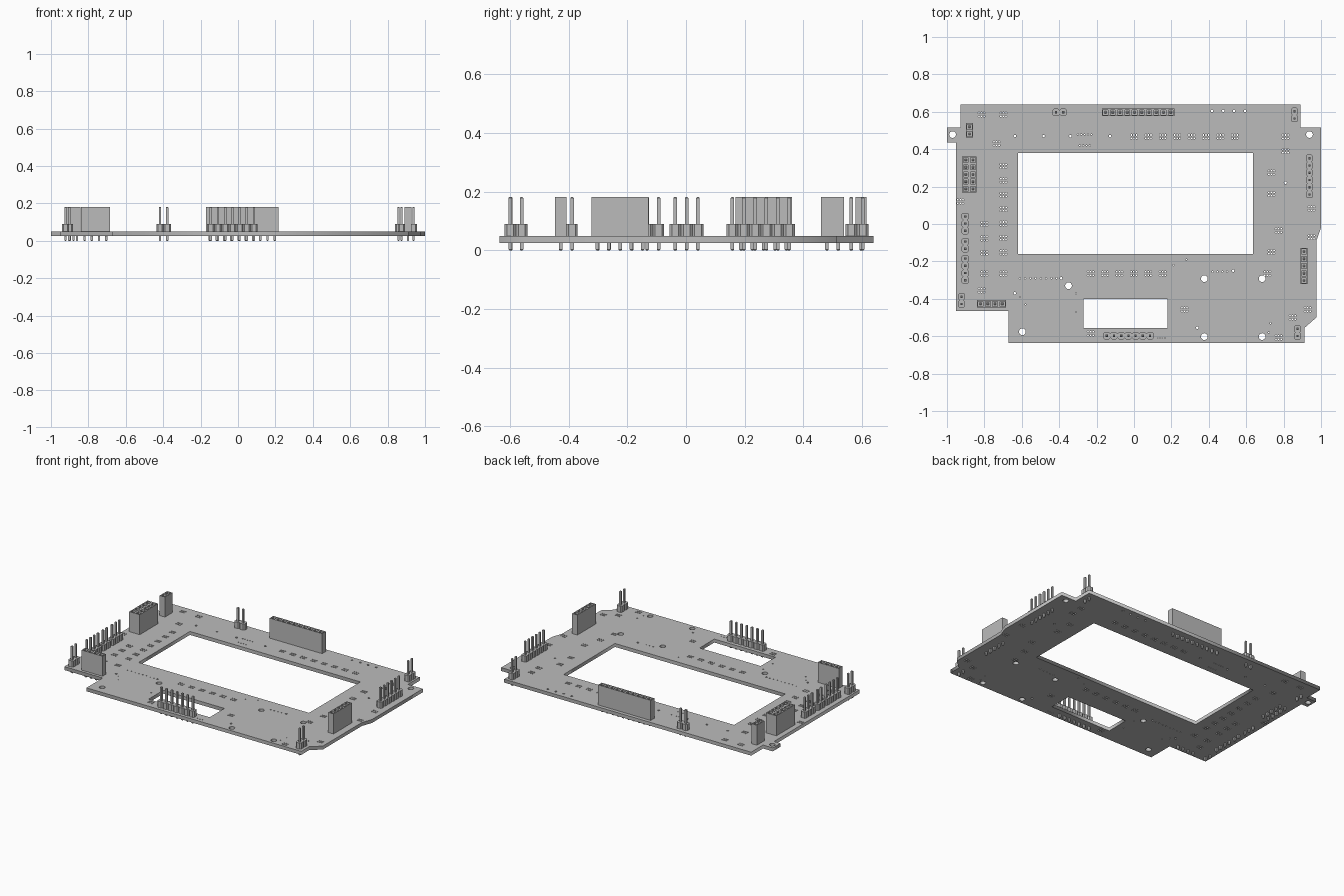
import bpy
import bmesh
import math
from mathutils import Matrix, Vector

cube = bpy.data.objects.get("Cube")
if cube:
    bpy.data.objects.remove(cube)

BOTTOM, TOP = 0.026, 0.049      # board faces
TALL, LOW = 0.182, 0.09         # socket and header heights
PITCH = 0.0387
HALF = PITCH / 2

grey = bpy.data.materials.new("plain grey")
grey.use_nodes = True
grey.diffuse_color = (0.5, 0.5, 0.5, 1)
grey.node_tree.nodes["Principled BSDF"].inputs["Base Color"].default_value = (0.5, 0.5, 0.5, 1)


def add_object(name, mesh):
    mesh.materials.clear()
    mesh.materials.append(grey)
    obj = bpy.data.objects.new(name, mesh)
    bpy.context.collection.objects.link(obj)
    return obj


def finish(name, bm, x, y, vertical):
    """Turn a bmesh built along x into a placed object."""
    bmesh.ops.recalc_face_normals(bm, faces=bm.faces)
    turn = Matrix.Rotation(math.pi / 2 if vertical else 0, 4, "Z")
    bm.transform(Matrix.Translation((x, y, 0)) @ turn)
    mesh = bpy.data.meshes.new(name)
    bm.to_mesh(mesh)
    bm.free()
    return add_object(name, mesh)


# ---- circuit board: filled outline with windows and drilled holes ----
def rectangle(x0, y0, x1, y1):
    return [(x0, y0), (x1, y0), (x1, y1), (x0, y1)]


def circle(x, y, radius, sides):
    steps = [2 * math.pi * i / sides for i in range(sides)]
    return [(x + radius * math.cos(a), y + radius * math.sin(a)) for a in steps]


outline = [(-0.928, 0.64), (0.89, 0.64), (0.89, 0.515), (1, 0.515), (1, -0.02),
           (0.975, -0.09), (0.975, -0.5), (0.912, -0.555), (0.912, -0.637),
           (-0.67, -0.637), (-0.67, -0.465), (-0.953, -0.465), (-0.953, 0.435),
           (-1, 0.435), (-1, 0.515), (-0.928, 0.515)]
loops = [outline,
         rectangle(-0.62, -0.16, 0.635, 0.38),
         rectangle(-0.27, -0.555, 0.18, -0.4)]

mounting_holes = [(-0.97, 0.478), (0.938, 0.478), (-0.35, -0.33), (-0.597, -0.576),
                  (0.376, -0.292), (0.685, -0.292), (0.376, -0.602), (0.685, -0.602)]
loops += [circle(x, y, 0.018, 24) for x, y in mounting_holes]

# groups of six tiny holes: straight runs, then single groups
group_runs = [(0, 0.467, 0.077, 0, 8), (-0.232, -0.265, 0.077, 0, 6),
              (-0.698, 0.31, 0, -0.077, 7), (-0.8, 0, 0, -0.077, 3)]
groups = [(x + i * dx, y + i * dy) for x, y, dx, dy, n in group_runs for i in range(n)]
groups += [(-0.815, 0.585), (-0.698, 0.585), (-0.735, 0.43), (-0.815, -0.355),
           (-0.8, -0.265), (-0.698, -0.265), (-0.928, 0.12), (0.81, 0.467),
           (0.81, 0.39), (0.735, 0.275), (0.735, 0.16), (0.773, -0.035),
           (0.949, 0.083), (0.949, -0.07), (0.735, -0.15), (0.713, -0.265),
           (0.27, -0.457), (0.928, -0.457), (0.848, -0.5), (-0.232, -0.585),
           (0.773, -0.607)]
for gx, gy in groups:
    for i in (-1, 0, 1):
        for j in (-1, 1):
            loops.append(circle(gx + i * 0.014, gy + j * 0.009, 0.005, 6))

# single vias
vias = [(-0.637, 0.47), (-0.483, 0.47), (-0.34, 0.47), (-0.128, 0.47),
        (0.417, 0.605), (0.477, 0.605), (0.535, 0.605), (0.594, 0.605),
        (0.81, 0.22), (0.53, -0.25), (0.338, -0.555), (-0.637, -0.37), (-0.39, -0.29)]
loops += [circle(x, y, 0.007, 8) for x, y in vias]
small_runs = [(-0.61, -0.29, 0.028, 0, 8), (0.42, -0.255, 0.026, 0, 4),
              (-0.3, 0.478, 0.018, 0, 5), (-0.29, 0.42, 0.018, 0, 4),
              (-0.31, -0.37, 0, -0.1, 2), (0.21, -0.22, 0.07, 0.03, 2),
              (0.73, -0.53, -0.01, -0.05, 2), (0.13, -0.61, 0.018, 0, 3),
              (-0.58, -0.43, -0.03, 0.04, 2)]
loops += [circle(x + i * dx, y + i * dy, 0.004, 6)
          for x, y, dx, dy, n in small_runs for i in range(n)]

curve = bpy.data.curves.new("board_outline", "CURVE")
curve.dimensions = "2D"
curve.fill_mode = "BOTH"
curve.extrude = (TOP - BOTTOM) / 2
for loop in loops:
    spline = curve.splines.new("POLY")
    spline.points.add(len(loop) - 1)
    for point, (x, y) in zip(spline.points, loop):
        point.co = (x, y, 0, 1)
    spline.use_cyclic_u = True
source = bpy.data.objects.new("board_outline", curve)
bpy.context.collection.objects.link(source)
graph = bpy.context.evaluated_depsgraph_get()
board_mesh = bpy.data.meshes.new_from_object(source.evaluated_get(graph))
bpy.data.objects.remove(source)
board_mesh.transform(Matrix.Translation((0, 0, (TOP + BOTTOM) / 2)))
board = add_object("circuit_board", board_mesh)


# ---- connectors ----
def pin_row(name, x, y, count, rows, vertical, top):
    """Square pins with chamfered tips."""
    bm = bmesh.new()
    for i in range(count):
        for j in range(rows):
            place = Matrix.Translation(((i - (count - 1) / 2) * PITCH,
                                        (j - (rows - 1) / 2) * PITCH, top / 2))
            bmesh.ops.create_cube(bm, size=1, matrix=place @ Matrix.Diagonal((0.012, 0.012, top, 1)))
    tips = [e for e in bm.edges if abs(e.verts[0].co.z - e.verts[1].co.z) < 0.001]
    bmesh.ops.bevel(bm, geom=tips, offset=0.003, segments=1, affect="EDGES")
    finish(name, bm, x, y, vertical)


def socket(name, x, y, count, rows, vertical):
    """Tall block with a square well above each contact."""
    bm = bmesh.new()
    bmesh.ops.create_grid(bm, x_segments=count, y_segments=rows, size=0.5,
                          matrix=Matrix.Translation((0, 0, TALL))
                          @ Matrix.Diagonal((count * PITCH, rows * PITCH, 1, 1)))
    rim = [e for e in bm.edges if e.is_boundary]
    cells = list(bm.faces)
    walls = bmesh.ops.extrude_edge_only(bm, edges=rim)["geom"]
    for v in walls:
        if isinstance(v, bmesh.types.BMVert):
            v.co.z = TOP
    bmesh.ops.contextual_create(bm, geom=[e for e in walls if isinstance(e, bmesh.types.BMEdge)])
    bmesh.ops.inset_individual(bm, faces=cells, thickness=0.009)
    wells = bmesh.ops.extrude_discrete_faces(bm, faces=cells)["faces"]
    for face in wells:
        bmesh.ops.translate(bm, verts=face.verts, vec=(0, 0, -0.1))
    finish(name + "_body", bm, x, y, vertical)
    pin_row(name + "_contacts", x, y, count, rows, vertical, TOP + 0.04)


def header(name, x, y, count, vertical):
    """Low base with notches between positions, and tall pins."""
    chamfer = 0.008
    side = []
    for i in range(count):
        left = (i - count / 2) * PITCH
        right = left + PITCH
        if i == 0:
            side.append((left, chamfer - HALF))
        side += [(left + chamfer, -HALF), (right - chamfer, -HALF), (right, chamfer - HALF)]
    profile = side + [(px, -py) for px, py in reversed(side)]
    bm = bmesh.new()
    base = bm.faces.new([bm.verts.new((px, py, TOP)) for px, py in profile])
    raised = bmesh.ops.extrude_face_region(bm, geom=[base], use_keep_orig=True)["geom"]
    moved = [v for v in raised if isinstance(v, bmesh.types.BMVert)]
    bmesh.ops.translate(bm, verts=moved, vec=Vector((0, 0, LOW - TOP)))
    finish(name + "_base", bm, x, y, vertical)
    pin_row(name + "_pins", x, y, count, 1, vertical, TALL)


socket("back_socket", 0.022, 0.597, 10, 1, False)
socket("back_right_socket", -0.88, 0.5, 2, 1, True)
socket("double_socket", -0.88, 0.265, 5, 2, True)
socket("front_right_socket", -0.762, -0.427, 4, 1, False)
socket("left_socket", 0.909, -0.225, 5, 1, True)

header("back_header", -0.398, 0.597, 2, False)
header("back_left_header", 0.858, 0.583, 2, True)
header("left_header", 0.938, 0.255, 6, True)
header("front_header", -0.03, -0.597, 7, False)
header("front_left_header", 0.874, -0.58, 2, True)
header("right_header_a", -0.902, 0.002, 3, True)
header("right_header_b", -0.902, -0.113, 2, True)
header("right_header_c", -0.902, -0.243, 4, True)
header("front_right_header", -0.922, -0.408, 2, True)
